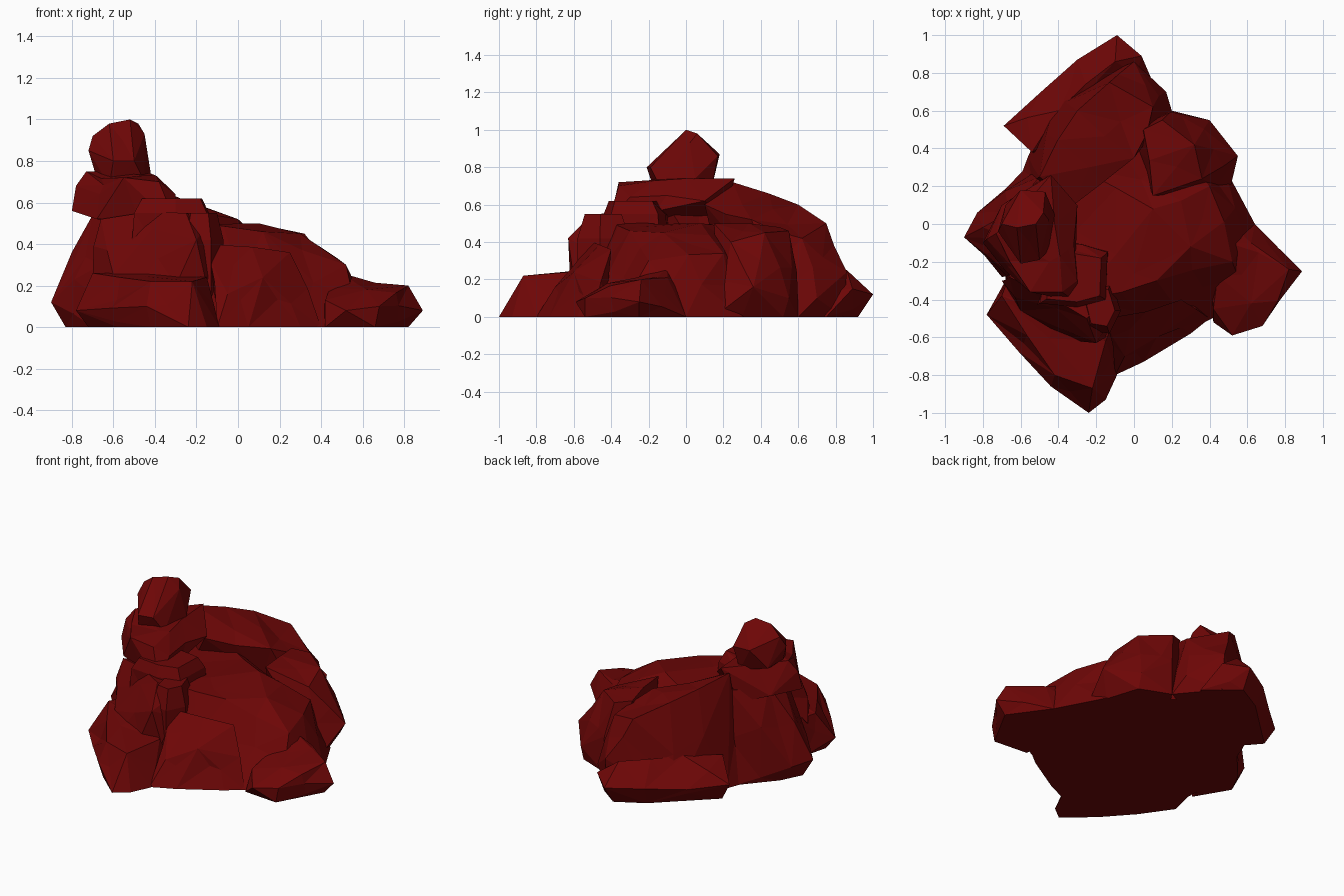
import bpy
import bmesh
import random
from mathutils import Vector

random.seed(4)

old = bpy.data.objects.get("Cube")
if old:
    bpy.data.objects.remove(old, do_unlink=True)

# Single dark red stone colour
stone = bpy.data.materials.new("dark_red_stone")
stone.use_nodes = True
colour = (.155, .002, .002, 1)
stone.diffuse_color = colour
stone.node_tree.nodes["Principled BSDF"].inputs["Base Color"].default_value = colour


def remove_loose_points(bm):
    """Discard the points which the hull swallowed."""
    loose = [v for v in bm.verts if not v.link_faces]
    bmesh.ops.delete(bm, geom=loose, context='VERTS')


def roughen(bm, amount):
    """Split the long edges and nudge the new points into irregular facets."""
    long_edges = [e for e in bm.edges
                  if e.calc_length() > .3 and max(v.co.z for v in e.verts) > .01]
    split = bmesh.ops.subdivide_edges(bm, edges=long_edges, cuts=1)
    bmesh.ops.triangulate(bm, faces=bm.faces[:])
    for vert in split["geom_inner"]:
        if isinstance(vert, bmesh.types.BMVert) and vert.co.z > .01:
            vert.co += Vector([random.uniform(-amount, amount) for axis in range(3)])
            vert.co.z = max(vert.co.z, 0)


def rock(name, points, rough=.02):
    """Make a flat-faced boulder wrapped around a few corner points."""
    bm = bmesh.new()
    for point in points:
        bm.verts.new(point)
    bmesh.ops.convex_hull(bm, input=bm.verts[:])
    remove_loose_points(bm)
    roughen(bm, rough)
    bmesh.ops.recalc_face_normals(bm, faces=bm.faces[:])
    mesh = bpy.data.meshes.new(name)
    bm.to_mesh(mesh)
    bm.free()
    mesh.materials.append(stone)
    obj = bpy.data.objects.new(name, mesh)
    bpy.context.collection.objects.link(obj)
    return obj


def column(outline, *levels):
    """Corner points of one plan outline repeated at (height, scale) levels."""
    middle = sum((Vector(p) for p in outline), Vector((0, 0))) / len(outline)
    points = []
    for height, scale in levels:
        for corner in outline:
            flat = middle + (Vector(corner) - middle) * scale
            points.append((flat.x, flat.y, height))
    return points


# Main mass with a sloping plateau
rock("main_mass", [
    (-.68, -.3, 0), (-.7, .1, 0), (-.5, .4, 0), (.1, .6, 0), (.48, .3, 0),
    (.64, 0, 0), (.6, -.4, 0), (.3, -.56, 0), (-.1, -.66, 0), (-.5, -.6, 0),
    (-.62, 0, .5), (-.3, .3, .5), (.1, .08, .5), (.3, -.12, .45),
    (.12, -.3, .46), (-.3, -.4, .52), (.52, -.2, .3), (.4, .2, .34)])

# Rear ridge and its side shoulder
rock("rear_ridge", [
    (-.62, .2, 0), (-.5, .25, .72), (-.3, .6, .6), (-.13, .75, .5),
    (0, .86, .24), (.17, .7, .1), (.2, .6, 0), (-.4, .7, 0), (0, .84, 0),
    (0, .35, .52), (-.32, .1, .6), (-.56, .36, 0), (.1, .62, .42)])
rock("east_block", [
    (.2, .6, 0), (.4, .55, .1), (.4, .52, 0), (.55, .36, .16), (.47, .3, 0),
    (.5, .15, 0), (.32, .42, .45), (.15, .55, .46), (.36, .24, .4),
    (.1, .15, .5), (.05, .5, .48), (0, .3, 0)])

# Low slabs around the base
rock("rear_slab", [
    (-.69, .52, .12), (-.62, .5, 0), (-.3, .87, .12), (-.28, .82, 0),
    (-.09, 1, .12), (-.1, .92, 0), (.04, .89, .15), (.1, .75, 0),
    (-.54, .38, .23), (-.1, .86, .25), (-.4, .6, .27), (-.5, .36, 0)])
rock("east_slab", [
    (.89, -.25, .08), (.82, -.25, 0), (.66, -.54, 0), (.68, -.54, .1),
    (.52, -.59, .08), (.42, -.52, 0), (.64, 0, 0), (.82, -.24, .2),
    (.62, -.42, .18), (.62, -.1, .21), (.42, -.45, .13), (.5, -.1, .26),
    (.4, -.2, 0)])
rock("front_slab", [
    (-.78, -.48, .08), (-.72, -.46, 0), (-.58, -.66, 0), (-.44, -.86, .1),
    (-.42, -.84, 0), (-.24, -1, 0), (-.15, -.93, 0), (-.09, -.8, 0),
    (-.7, -.38, .26), (-.42, -.8, .22), (-.22, -.87, .22), (-.15, -.62, .24),
    (-.65, -.25, .25), (-.68, -.3, 0), (-.1, -.5, 0)])
rock("front_skirt", [
    (-.1, -.8, 0), (.05, -.73, 0), (.3, -.58, 0), (.4, -.5, 0),
    (-.05, -.7, .16), (.12, -.6, .24), (.25, -.4, .36), (-.15, -.5, .4),
    (-.1, -.5, 0), (.3, -.4, 0)])
rock("west_flank", [
    (-.9, -.07, .12), (-.83, -.06, 0), (-.83, .06, .1), (-.76, .08, 0),
    (-.57, .3, 0), (-.7, -.28, 0), (-.78, -.08, .25), (-.76, 0, .38),
    (-.7, -.06, .54), (-.66, .06, .6), (-.5, .25, .6), (-.66, -.26, .3),
    (-.6, -.2, .56), (-.4, -.1, .6)])

# Broken wall and crags stepping down the front
rock("front_wall", [
    (-.7, -.3, .22), (-.66, -.28, .52), (-.35, -.45, .5), (-.2, -.63, .42),
    (-.15, -.6, .2), (-.6, -.46, .25), (-.3, -.62, .2), (-.14, -.4, .5),
    (-.3, -.2, .52), (-.25, -.5, .55)])
crags = {
    "front_crag": ([(-.25, -.56), (-.13, -.58), (-.07, -.46), (-.12, -.3), (-.3, -.35)],
                   (.15, 1), (.42, 1), (.55, .7)),
    "middle_crag": ([(-.5, -.42), (-.3, -.44), (-.15, -.4), (-.14, -.15), (-.45, -.1)],
                    (.3, 1.1), (.55, 1), (.62, .8)),
}
for name, (outline, *levels) in crags.items():
    rock(name, column(outline, *levels))

# Overhanging shoulder, then the wedge-shaped knob on top
rock("shoulder", [
    (-.8, -.1, .56), (-.78, -.08, .68), (-.73, -.05, .75), (-.7, .1, .56),
    (-.68, -.25, .52), (-.55, -.36, .72), (-.38, -.36, .7), (-.3, -.3, .64),
    (-.3, -.42, .5), (-.3, .1, .62), (-.44, .26, .74), (-.55, .2, .52),
    (-.42, 0, .74), (-.45, -.2, .73)])
rock("top_knob", [
    (-.72, -.04, .85), (-.7, 0, .92), (-.62, -.02, .98), (-.52, 0, 1),
    (-.48, .06, .98), (-.45, .02, .93), (-.6, -.21, .8), (-.5, -.19, .8),
    (-.6, .18, .87), (-.47, .17, .86), (-.42, .05, .74), (-.5, .14, .7),
    (-.68, .1, .74), (-.62, -.17, .68), (-.45, -.14, .7), (-.69, -.05, .75)], .01)
